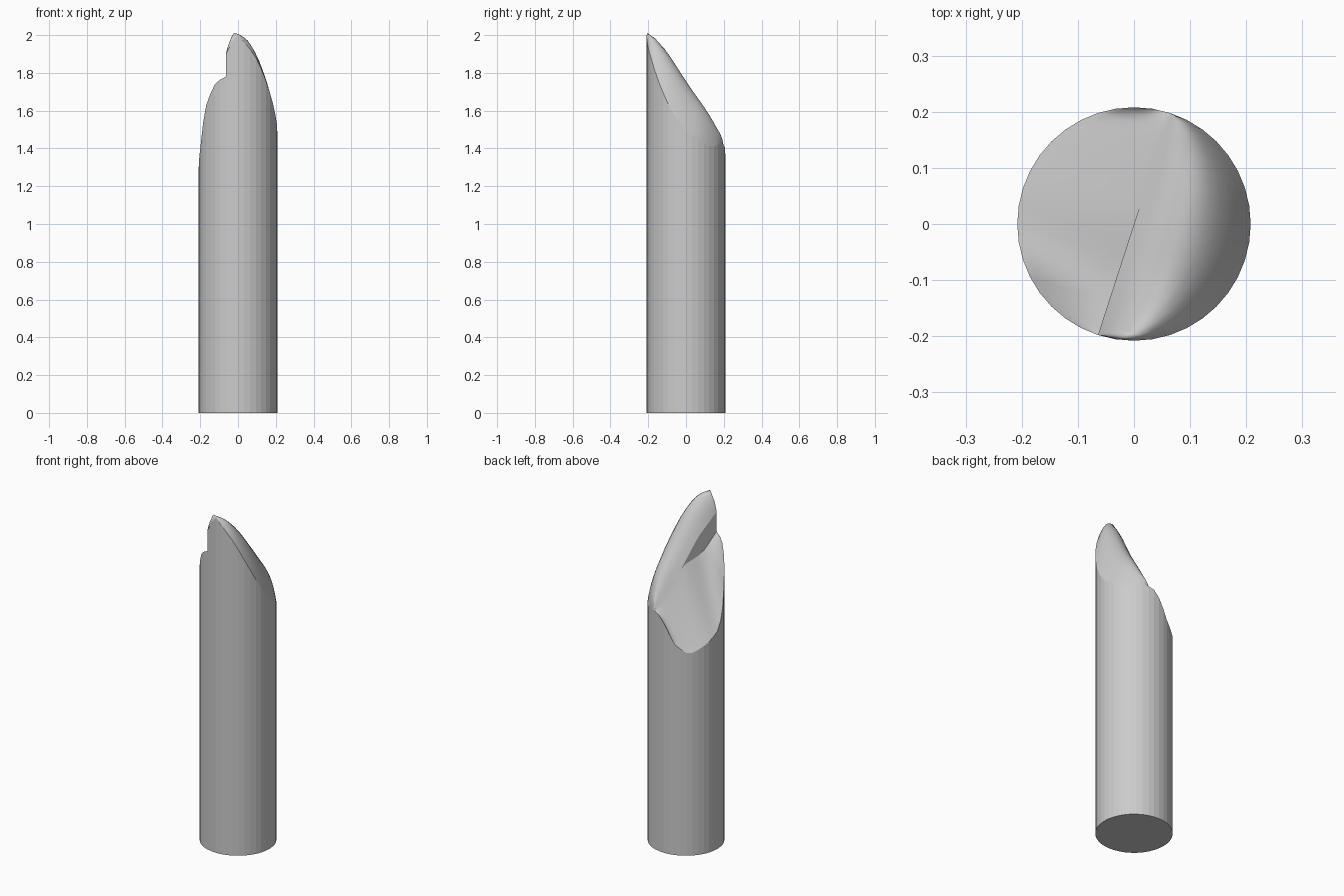
import bpy, bmesh
from math import sin, cos, radians

if "Cube" in bpy.data.objects:
    bpy.data.objects.remove(bpy.data.objects["Cube"])

R = 0.208          # post radius
N, M = 20, 10      # rows along the split line, columns across each half
AXIS = 252         # direction (degrees) of the front end of the split line

# rim heights by angle, on each side of the split
RIM_LEFT = [(72, 1.42), (85, 1.40), (98, 1.32), (109, 1.25), (126, 1.21), (135, 1.21),
            (156, 1.245), (180, 1.30), (195, 1.38), (205, 1.51), (217, 1.64),
            (234, 1.74), (247, 1.775), (252, 1.78)]
RIM_RIGHT = [(252, 1.90), (255, 1.93), (270, 2.0), (280, 1.96), (290, 1.915), (299, 1.87),
             (315, 1.76), (330, 1.655), (345, 1.56), (360, 1.49), (371, 1.46),
             (395, 1.415), (405, 1.41), (420, 1.435), (432, 1.42)]
# heights along the split line, from front to back
SPINE_LEFT = [(-R, 1.78), (-0.11, 1.68), (0.02, 1.64), (0.1, 1.54), (R, 1.42)]
SPINE_RIGHT = [(-R, 1.90), (-0.08, 1.78), (0.02, 1.64), (0.1, 1.54), (R, 1.42)]


def interp(table, x):
    x = min(max(x, table[0][0]), table[-1][0])
    for (a, za), (b, zb) in zip(table, table[1:]):
        if x <= b:
            return za + (zb - za) * (x - a) / (b - a)


bm = bmesh.new()
c, s = cos(radians(AXIS)), sin(radians(AXIS))
spines, bottom_ring = [], []

for side, rim, spine, bulge in ((-1, RIM_LEFT, SPINE_LEFT, -0.01),
                                (1, RIM_RIGHT, SPINE_RIGHT, 0.17)):
    grid, base = [], []
    for i in range(N + 1):
        deg = 180 * i / N
        v, half = -R * cos(radians(deg)), R * sin(radians(deg))
        z_rim, z_spine = interp(rim, AXIS + side * deg), interp(spine, v)
        row = []
        for j in range(M + 1):
            t = j / M
            u = side * half * t
            z = z_spine + (z_rim - z_spine) * t + bulge * half / R * 4 * t * (1 - t)
            row.append(bm.verts.new((-v * c - u * s, -v * s + u * c, z)))
        grid.append(row)
        e = row[-1].co
        base.append(bm.verts.new((e.x, e.y, 0)))
    # carved top and outer wall
    for i in range(N):
        for j in range(M):
            f = bm.faces.new((grid[i][j], grid[i + 1][j], grid[i + 1][j + 1], grid[i][j + 1]))
            f.smooth = True
        bm.faces.new((base[i], base[i + 1], grid[i + 1][-1], grid[i][-1]))
    spines.append([r[0] for r in grid])
    bottom_ring.append(base)

# step between the two halves
for i in range(N):
    bm.faces.new((spines[0][i], spines[0][i + 1], spines[1][i + 1], spines[1][i]))
# bottom cap
bm.faces.new(bottom_ring[0] + bottom_ring[1][-2:0:-1])

bmesh.ops.remove_doubles(bm, verts=bm.verts, dist=0.0001)
bmesh.ops.recalc_face_normals(bm, faces=bm.faces)
# sharp edges where the carved top meets walls
for e in bm.edges:
    if len(e.link_faces) != 2 or e.link_faces[0].smooth != e.link_faces[1].smooth:
        e.smooth = False

mesh = bpy.data.meshes.new("cut_post")
bm.to_mesh(mesh)
bm.free()
# centre exactly on the frame
post = bpy.data.objects.new("cut_post", mesh)
bpy.context.collection.objects.link(post)
